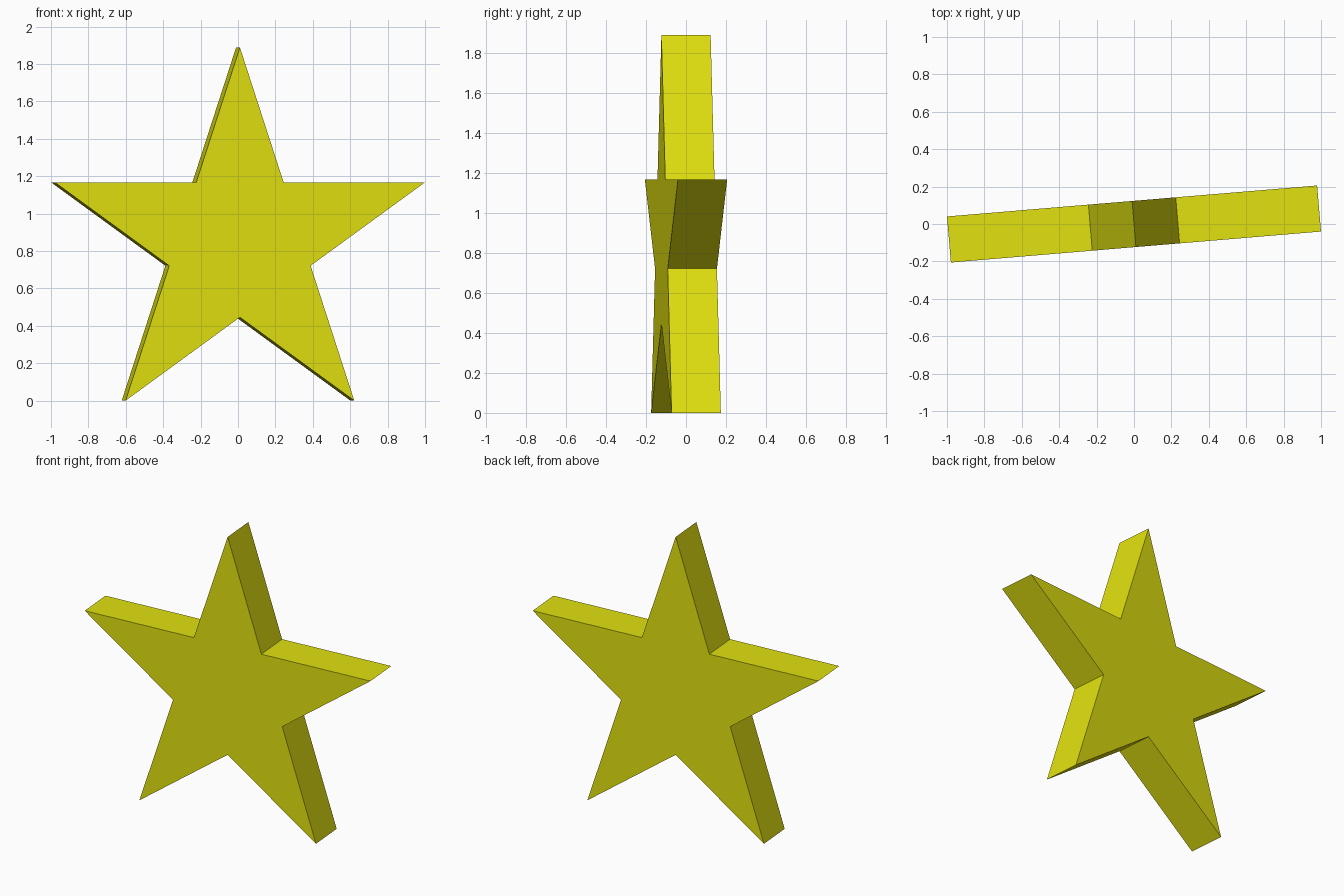
import bpy, bmesh, math
from mathutils import Matrix

cube = bpy.data.objects.get("Cube")
if cube:
    bpy.data.objects.remove(cube, do_unlink=True)

OUTER = 1.044                                # tip radius
INNER = OUTER * (3 - math.sqrt(5)) / 2       # notch radius of a regular five-point star
THICK = 0.247
TURN = math.radians(4.78)                    # slight turn about the vertical axis
CENTRE_Z = OUTER * math.cos(math.radians(36))

# Yellow material
yellow = bpy.data.materials.new("yellow")
yellow.use_nodes = True
colour = (0.75, 0.75, 0.005, 1)
yellow.diffuse_color = colour
yellow.node_tree.nodes["Principled BSDF"].inputs["Base Color"].default_value = colour

# Star outline, alternating tips and notches
bm = bmesh.new()
outline = []
for i in range(10):
    r = INNER if i % 2 else OUTER
    a = math.radians(36 * i)
    outline.append(bm.verts.new((r * math.sin(a), -THICK / 2, r * math.cos(a))))
front = bm.faces.new(outline)

# Extrude the outline to a slab, then turn it and stand it on the ground
slab = bmesh.ops.extrude_face_region(bm, geom=[front], use_keep_orig=True)
back = [v for v in slab["geom"] if isinstance(v, bmesh.types.BMVert)]
bmesh.ops.translate(bm, verts=back, vec=(0, THICK, 0))
bmesh.ops.recalc_face_normals(bm, faces=bm.faces)
bm.transform(Matrix.Translation((0, 0, CENTRE_Z)) @ Matrix.Rotation(TURN, 4, 'Z'))

mesh = bpy.data.meshes.new("star")
bm.to_mesh(mesh)
bm.free()
mesh.materials.append(yellow)
star = bpy.data.objects.new("star", mesh)
bpy.context.collection.objects.link(star)
